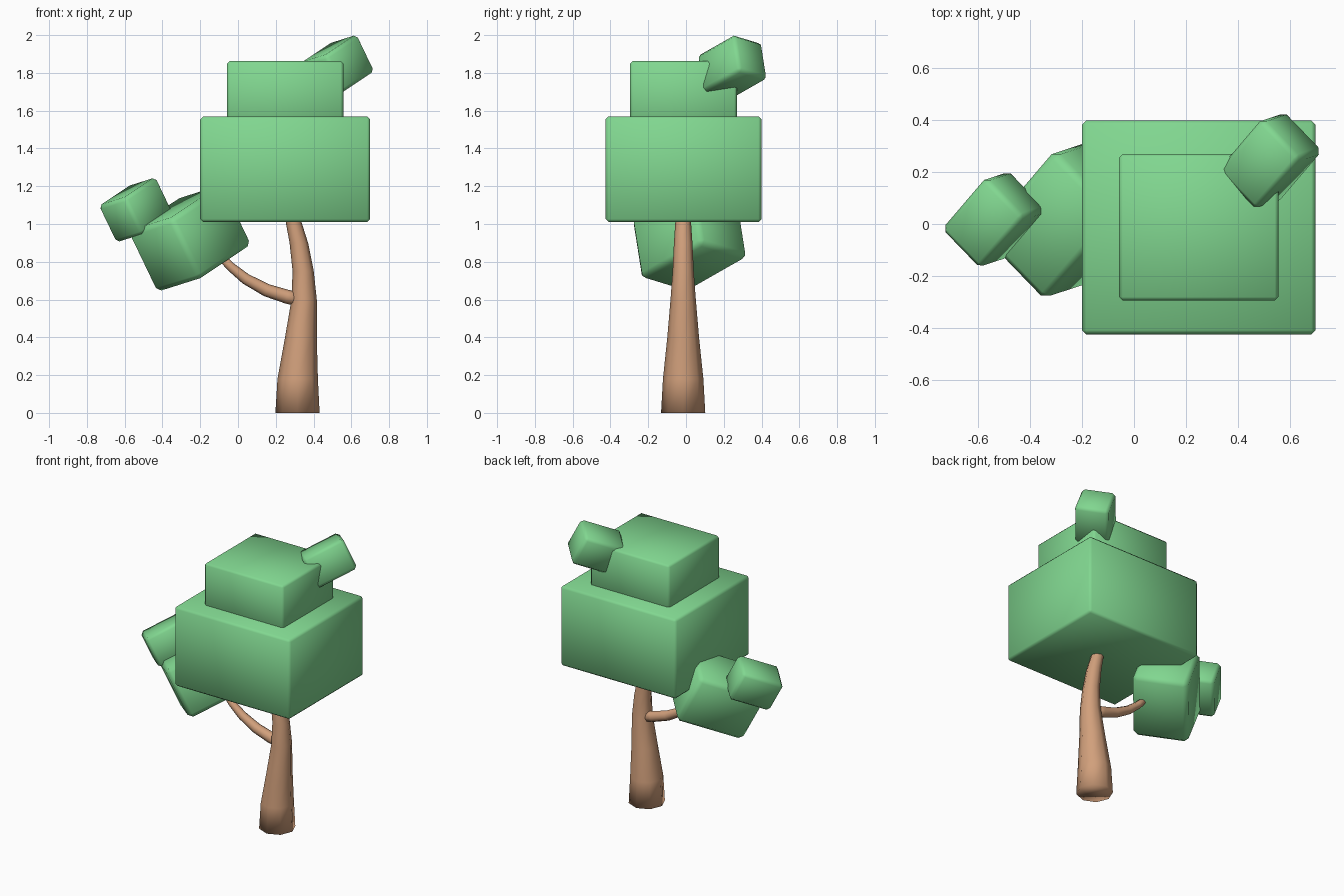
import bpy
import bmesh
from math import cos, sin, tau, radians
from mathutils import Vector, Euler

cube = bpy.data.objects.get("Cube")
if cube:
    bpy.data.objects.remove(cube, do_unlink=True)


def make_material(name, rgb):
    mat = bpy.data.materials.new(name)
    mat.use_nodes = True
    mat.diffuse_color = (*rgb, 1)
    shader = mat.node_tree.nodes["Principled BSDF"]
    shader.inputs["Base Color"].default_value = (*rgb, 1)
    shader.inputs["Roughness"].default_value = 0.8
    return mat


leaf_green = make_material("leaf green", (0.22, 0.68, 0.28))
bark_brown = make_material("bark brown", (0.64, 0.35, 0.20))


def add_object(name, bm, mat):
    bmesh.ops.recalc_face_normals(bm, faces=bm.faces)
    mesh = bpy.data.meshes.new(name)
    bm.to_mesh(mesh)
    bm.free()
    mesh.shade_smooth()
    mesh.materials.append(mat)
    obj = bpy.data.objects.new(name, mesh)
    bpy.context.collection.objects.link(obj)
    return obj


def leaf_block(name, center, size, bevel, tilt=(0, 0, 0)):
    """Box of foliage with softly chamfered edges."""
    bm = bmesh.new()
    bmesh.ops.create_cube(bm, size=1)
    bmesh.ops.scale(bm, vec=size, verts=bm.verts)
    bmesh.ops.bevel(bm, geom=bm.edges[:], offset=bevel, segments=1,
                    affect='EDGES')
    obj = add_object(name, bm, leaf_green)
    obj.location = center
    obj.rotation_euler = Euler([radians(a) for a in tilt])
    return obj


def limb(name, path, sides, flat_rings=False):
    """Tapered tube through (x, y, z, radius) stations."""
    bm = bmesh.new()
    points = [Vector(p[:3]) for p in path]
    rings = []
    for i, p in enumerate(points):
        along = points[min(i + 1, len(points) - 1)] - points[max(i - 1, 0)]
        along = Vector((0, 0, 1)) if flat_rings else along.normalized()
        side = Vector((0, 1, 0))
        across = side.cross(along).normalized()
        r = path[i][3]
        rings.append([bm.verts.new(p + r * (across * cos(tau * k / sides)
                                            + side * sin(tau * k / sides)))
                      for k in range(sides)])
    for low, high in zip(rings, rings[1:]):
        for k in range(sides):
            n = (k + 1) % sides
            bm.faces.new((low[k], low[n], high[n], high[k]))
    bm.faces.new(rings[0])
    bm.faces.new(rings[-1])
    return add_object(name, bm, bark_brown)


# Trunk and side branch
limb("trunk", [
    (0.315, -0.015, 0.0, 0.117),
    (0.316, -0.015, 0.18, 0.107),
    (0.333, -0.015, 0.4, 0.084),
    (0.350, -0.015, 0.6, 0.067),
    (0.345, -0.015, 0.75, 0.056),
    (0.322, -0.015, 0.9, 0.049),
    (0.292, -0.015, 1.02, 0.041),
    (0.265, -0.015, 1.12, 0.036),
], 8, flat_rings=True)

limb("side_branch", [
    (0.33, -0.01, 0.60, 0.038),
    (0.26, -0.01, 0.615, 0.037),
    (0.15, -0.01, 0.65, 0.034),
    (0.04, -0.01, 0.71, 0.029),
    (-0.04, -0.01, 0.775, 0.024),
    (-0.12, 0.0, 0.86, 0.02),
], 8)

# Upright foliage
leaf_block("main_foliage", (0.25, -0.013, 1.29), (0.9, 0.825, 0.56), 0.016)
leaf_block("upper_foliage", (0.25, -0.013, 1.675), (0.615, 0.565, 0.375), 0.014)

# Tilted foliage clumps share one lean
LEAN = (24, -12.4, -46)
CLUMP = Vector((0.22, 0.29, 0.22))
leaf_block("branch_foliage", (-0.255, 0.018, 0.925), CLUMP * 1.64, 0.028, LEAN)
leaf_block("small_branch_foliage", (-0.54, 0.018, 1.075), CLUMP, 0.02, LEAN)
leaf_block("small_top_foliage", (0.525, 0.245, 1.83), CLUMP, 0.02, LEAN)
